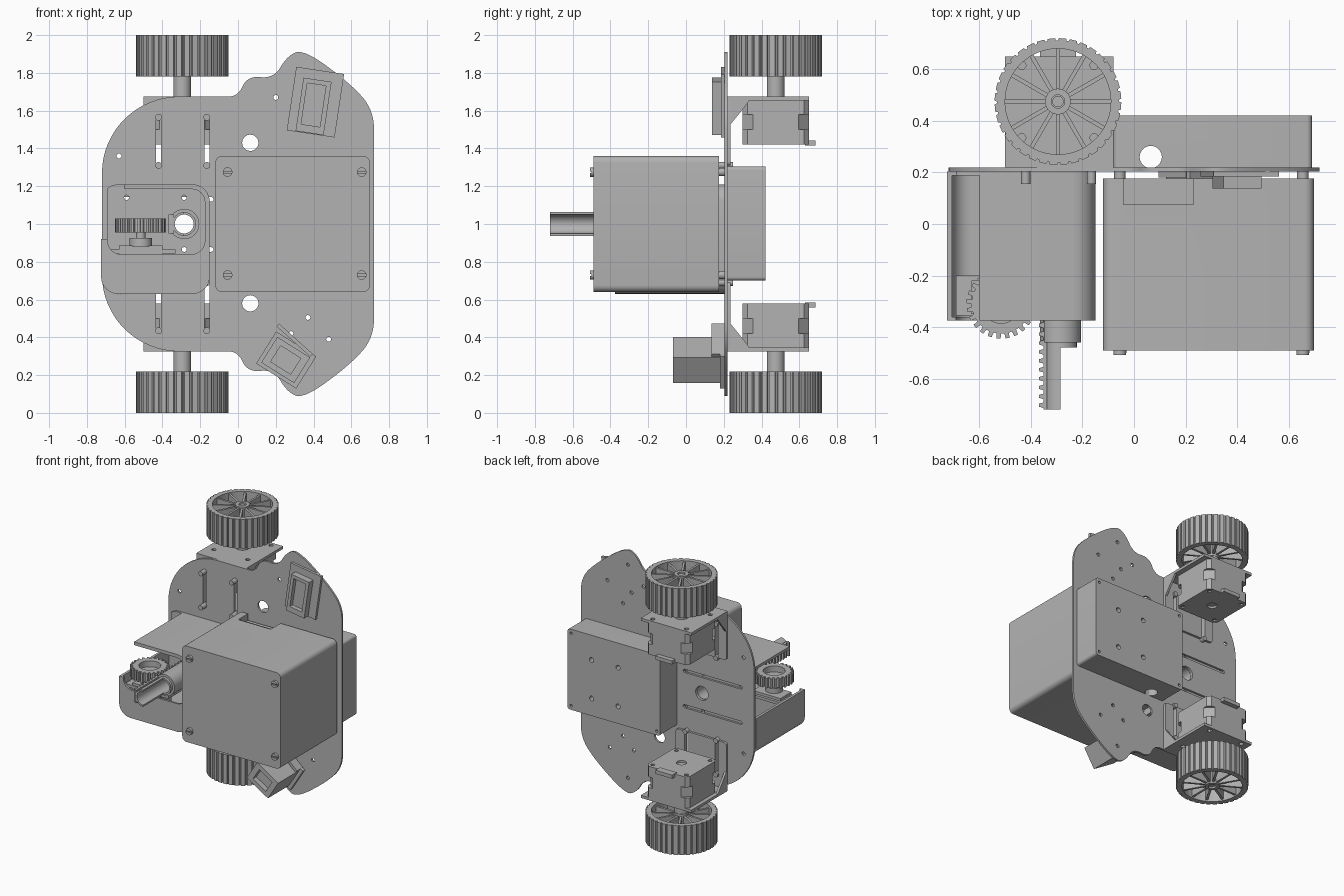
import bpy, bmesh
from math import pi, sin, cos, radians

if "Cube" in bpy.data.objects:
    bpy.data.objects.remove(bpy.data.objects["Cube"])

grey = bpy.data.materials.new("plain_grey")
grey.use_nodes = True
grey.diffuse_color = (0.45, 0.45, 0.45, 1)
grey.node_tree.nodes["Principled BSDF"].inputs["Base Color"].default_value = (0.45, 0.45, 0.45, 1)

MAP = {"X": lambda u, v, w: (w, u, v), "Y": lambda u, v, w: (u, w, v), "Z": lambda u, v, w: (u, v, w)}


# ---- outlines ----
def circle(cx, cy, r, n=32):
    return [(cx + r * cos(2 * pi * i / n), cy + r * sin(2 * pi * i / n)) for i in range(n)]


def rect(u0, u1, v0, v1, r=0.0, angle=0, n=6):
    """Rectangle with optional rounded corners, turned about its centre."""
    cx, cy, hw, hh = (u0 + u1) / 2, (v0 + v1) / 2, (u1 - u0) / 2, (v1 - v0) / 2
    a, pts = radians(angle), []
    for k, (sx, sy) in enumerate([(1, 1), (-1, 1), (-1, -1), (1, -1)]):
        for i in range(n + 1 if r else 1):
            t = (k + i / n) * pi / 2
            x, y = sx * (hw - r) + r * cos(t), sy * (hh - r) + r * sin(t)
            if not r:
                x, y = sx * hw, sy * hh
            pts.append((cx + x * cos(a) - y * sin(a), cy + x * sin(a) + y * cos(a)))
    return pts


def toothed(cx, cy, r_in, r_out, teeth, gap):
    """Outer outline with teeth, and matching angles for an inner circle."""
    angles, pts = [], []
    for i in range(teeth):
        for f, r in ((0, r_in), (gap, r_in), (gap + 0.08, r_out), (0.92, r_out)):
            t = 2 * pi * (i + f) / teeth
            angles.append(t)
            pts.append((cx + r * cos(t), cy + r * sin(t)))
    return pts, angles


def smooth_path(pts, rounds=3):
    """Corner cutting that keeps the end points."""
    for _ in range(rounds):
        new = [pts[0]]
        for (a, b), (c, d) in zip(pts, pts[1:]):
            new += [(a * .75 + c * .25, b * .75 + d * .25), (a * .25 + c * .75, b * .25 + d * .75)]
        pts = new + [pts[-1]]
    return pts


# ---- solids ----
def prism(pts, lo, hi, axis="Y", hole=None):
    """Extruded outline, or a ring if a hole outline of equal count is given."""
    return (pts, lo, hi, axis, hole)


def cyl(cx, cy, r, lo, hi, axis="Y", n=32):
    return prism(circle(cx, cy, r, n), lo, hi, axis)


def build(name, solids, cuts=()):
    bm = bmesh.new()
    for pts, lo, hi, axis, hole in solids:
        f = MAP[axis]
        loops = [[bm.verts.new(f(u, v, w)) for u, v in p] for p in (pts, hole) if p for w in (lo, hi)]
        n = len(pts)
        pairs = [(0, 1)] if not hole else [(0, 1), (1, 3), (3, 2), (2, 0)]
        for a, b in pairs:
            for i in range(n):
                j = (i + 1) % n
                bm.faces.new((loops[a][i], loops[a][j], loops[b][j], loops[b][i]))
        if not hole:
            bm.faces.new(loops[0])
            bm.faces.new(loops[1])
    bmesh.ops.recalc_face_normals(bm, faces=bm.faces)
    me = bpy.data.meshes.new(name)
    bm.to_mesh(me)
    bm.free()
    me.materials.append(grey)
    ob = bpy.data.objects.new(name, me)
    bpy.context.collection.objects.link(ob)
    bpy.ops.object.select_all(action="DESELECT")
    bpy.context.view_layer.objects.active = ob
    ob.select_set(True)
    for c in cuts:
        cutter = build("cutter", [c])
        bpy.ops.object.select_all(action="DESELECT")
        bpy.context.view_layer.objects.active = ob
        ob.select_set(True)
        mod = ob.modifiers.new("cut", "BOOLEAN")
        mod.operation, mod.solver, mod.object = "DIFFERENCE", "EXACT", cutter
        bpy.ops.object.modifier_apply(modifier=mod.name)
        bpy.data.objects.remove(cutter)
    if name != "cutter":
        bpy.ops.object.shade_smooth_by_angle(angle=radians(30))
    return ob


WX, WY = -0.295, 0.475          # wheel and motor axis
SLOTS = (-0.42, -0.165)

# ---- chassis plate: upper half outline mirrored about z = 1 ----
upper = [(-0.31 - 0.41 * cos(i * pi / 32), 1.27 + 0.405 * sin(i * pi / 32)) for i in range(17)]
upper += smooth_path([(-.1, 1.675), (0, 1.675), (.05, 1.785), (.19, 1.77), (.26, 1.89),
                      (.35, 1.925), (.6, 1.74), (.72, 1.6), (.72, 1.4)])
outline = upper + [(x, 2 - z) for x, z in reversed(upper)]
slot_cuts = [prism(rect(x - .013, x + .013, 1 + s * .44 - .14, 1 + s * .44 + .14, .012), .1, .3)
             for x in SLOTS for s in (1, -1)]
plate_cuts = slot_cuts + [prism(rect(-.62, -.13, z - .012, z + .012, .011), .1, .3) for z in (1.13, .865)]
plate_cuts += [cyl(.065, z, .043, .1, .3) for z in (1.43, .58)]
port = cyl(-.285, 1, .052, -1, .3)
small = [(-.63, 1.36), (-.63, .64), (.2, 1.67), (.28, .42), (.37, .505), (.48, .39), (.33, .2),
         (.5, 1.64), (.33, 1.8), (.37, 1.5), (.3, 1.6)]
plate_cuts += [cyl(x, z, .013, .1, .3, n=12) for x, z in small] + [port]
build("chassis_plate", [prism(outline, .204, .219)], plate_cuts)

# ---- large front box with mounting screws and posts ----
build("front_box", [prism(rect(-.12, .698, .64, 1.36, .035), -.49, .176)],
      [prism(rect(-.04, .23, .06, .3), z, z + .1, "Z") for z in (1.31, .59)])
for x in (-.055, .655):
    for z in (1.275, .73):
        build("box_post", [cyl(x, z, .022, .17, .21)])
        build("box_screw", [cyl(x, z, .025, -.508, -.48)],
              [prism(rect(x - .03, x + .03, z - .004, z + .004), -.55, -.5)])
build("box_ledge", [prism(rect(-.04, .23, .055, .075), 1.31, 1.355, "Z")])

# ---- back box ----
back_cuts = [cyl(.065, .26, .043, .5, 1.5, "Z")]
back_cuts += [cyl(x, z, .018, .38, .5, n=16) for x in (.27, .49) for z in (1.12, .83)]
back_cuts += [cyl(x, z, .01, .4, .5, n=12) for x in (-.05, .66) for z in (1.275, .73)]
build("back_box", [prism(rect(-.08, .69, .70, 1.305, .02), .219, .42)], back_cuts)

# ---- wheels, motors and brackets, one set at each end ----
for side, s in (("upper", 1), ("lower", -1)):
    def Z(d):
        return 1 + s * d
    tread, angles = toothed(WX, WY, .237, .246, 36, .18)
    inner = [(WX + .205 * cos(t), WY + .205 * sin(t)) for t in angles]
    build(side + "_tyre", [prism(tread, Z(.78), Z(1), "Z", inner)])
    spokes = []
    for k in range(12):
        t = k * pi / 6
        cx, cy = WX + .128 * cos(t), WY + .128 * sin(t)
        spokes.append(prism(rect(cx - .084, cx + .084, cy - .008, cy + .008, 0, k * 30), Z(.8), Z(.99), "Z"))
    build(side + "_wheel_spokes", spokes)
    build(side + "_wheel_hub", [prism(circle(WX, WY, .05), Z(.785), Z(1), "Z", circle(WX, WY, .026)),
                                cyl(WX, WY, .022, Z(.66), Z(.99), "Z")])
    build(side + "_coupler", [cyl(WX, WY, .047, Z(.675), Z(.785), "Z"),
                              cyl(WX + .06, Z(.72), .0, .47, .48, n=3)][:1])
    # square motor with chamfered corners
    motor = [prism(rect(WX - .175, WX + .175, WY - .175, WY + .175, r, 0, 1), Z(a), Z(b), "Z")
             for r, a, b in ((.025, .42, .5), (.055, .5, .58), (.025, .58, .656))]
    build(side + "_motor", motor + [cyl(WX, WY, .1, Z(.65), Z(.685), "Z")],
          [cyl(WX, WY, .035, Z(.4), Z(.435), "Z")] +
          [cyl(WX + a, WY + b, .015, Z(.4), Z(.43), "Z", 12) for a in (-.14, .14) for b in (-.14, .14)])
    build(side + "_motor_plug", [prism(rect(WX - .07, WX + .07, .63, .685), Z(.415), Z(.442), "Z")])
    # angle bracket with gussets
    build(side + "_bracket_shelf", [prism(rect(-.5, -.08, .219, .65), Z(.655), Z(.675), "Z")],
          [cyl(WX + a, WY + b, .016, Z(.6), Z(.7), "Z", 12) for a in (-.14, .14) for b in (-.14, .14)])
    z0, z1 = sorted((Z(.31), Z(.675)))
    build(side + "_bracket_flange", [prism(rect(-.5, -.08, z0, z1, .02), .219, .236)], slot_cuts)
    tri = [(.23, Z(.52)), (.23, Z(.66)), (.34, Z(.66)), (.31, Z(.62))]
    build(side + "_bracket_gussets", [prism(tri, x, x + .016, "X") for x in (-.5, -.096)])
    build(side + "_bracket_screws", [cyl(x, Z(d), .018, .155, .25, n=16) for x in SLOTS for d in (.31, .565)])

# ---- side housing: open tray with a roof ----
build("side_housing", [prism(rect(-.725, -.15, .63, 1.21, .09), -.375, .204)],
      [prism(rect(-.705, -.17, .65, 1.19, .075), -.36, .188),
       prism(rect(-.69, -.175, .84, 1.185, .07), -.5, -.3),
       prism(rect(-.9, -.6, .92, 1.3), -.5, .188),
       prism(rect(-.9, -.69, .92, 1.3), -.5, .3),
       port] + [cyl(x, z, .013, .1, .3, n=12) for x, z in ((-.59, 1.14), (-.285, 1.14), (-.285, .865))])

# ---- gear drive ----
GX, GY = -.515, -.31
teeth, angles = toothed(GX, GY, .115, .135, 24, .4)
bore = [(GX + .075 * cos(t), GY + .075 * sin(t)) for t in angles]
build("drive_gear", [prism(teeth, .955, 1.03, "Z", bore), cyl(GX, GY, .08, .955, .985, "Z")])
build("gear_hub", [cyl(GX, GY, .06, .88, .925, "Z"), cyl(GX, GY, .025, .86, .96, "Z")])
build("drive_motor", [prism(rect(-.69, -.33, -.355, -.2), .845, .866, "Z"),
                      prism(rect(-.63, -.4, -.35, -.22), .68, .885, "Z")])

# ---- toothed rack: tube whose front end is cut to a trough ----
build("rack_tube", [prism(circle(-.285, 1, .063), -.72, .2, "Y", circle(-.285, 1, .05))],
      [prism(rect(-.285, -.1, .8, 1.2), -.8, -.48)])
build("rack_sleeve", [prism(circle(-.285, 1, .08), -.46, .2, "Y", circle(-.285, 1, .062))])
rack = [prism(rect(-.352, -.338, .95, 1.05), -.72, .18)]
for i in range(26):
    y = -.715 + i * .0345
    rack.append(prism([(-.347, y), (-.347, y + .024), (-.368, y + .018), (-.368, y + .006)], .95, 1.05, "Z"))
build("rack_teeth", rack)

# ---- upper sensor: tilted base with a framed body ----
build("upper_sensor_base", [prism(rect(.282, .538, 1.475, 1.815, 0, -8.5), .185, .205)])
build("upper_sensor_body", [prism(rect(.325, .475, 1.48, 1.765, 0, -8.5), .137, .19)],
      [prism(rect(.35, .45, 1.52, 1.74, 0, -8.5), .1, .17)])

# ---- lower sensor: tall tilted block on a small base ----
build("lower_sensor_block", [prism(rect(.15, .355, .2, .36, 0, -32), -.07, .185)],
      [prism(rect(.19, .315, .23, .33, 0, -32), -.1, -.03)])
build("lower_sensor_base", [prism(rect(.13, .38, .18, .38, 0, -32), .18, .205)])
build("lower_sensor_tab", [prism(rect(.18, .42, .375, .395, 0, -42), .135, .205)])
